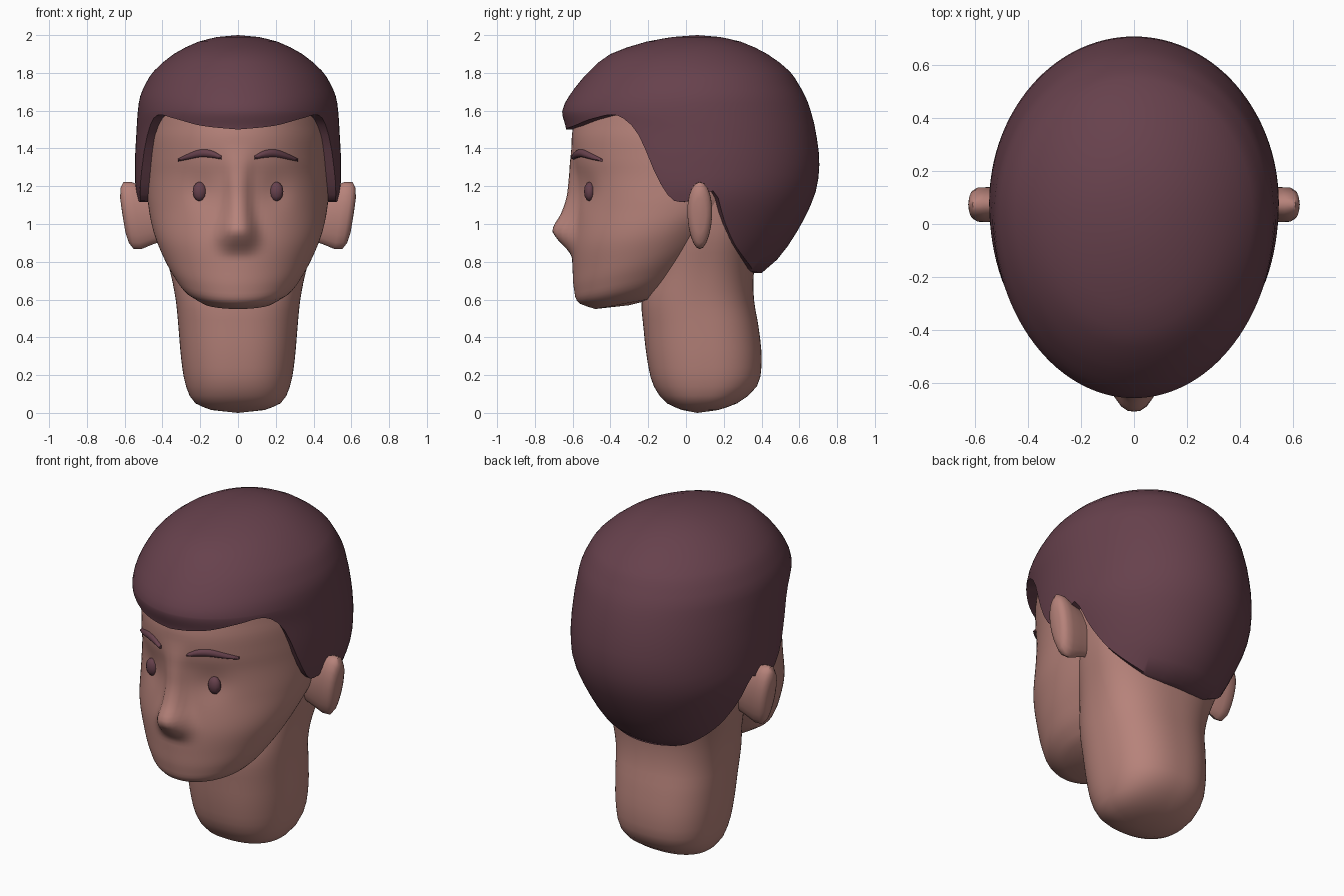
import bpy, bmesh, math
from mathutils import Vector

if "Cube" in bpy.data.objects:
    bpy.data.objects.remove(bpy.data.objects["Cube"])

SEG = 120


def material(name, rgb):
    m = bpy.data.materials.new(name)
    m.diffuse_color = (*rgb, 1)
    m.use_nodes = True
    m.node_tree.nodes["Principled BSDF"].inputs["Base Color"].default_value = m.diffuse_color
    return m


SKIN = material("skin", (0.47, 0.225, 0.195))
HAIR = material("dark_hair", (0.135, 0.053, 0.073))


def interp(table, key):
    """Smooth cubic interpolation of table rows, keyed by their first column."""
    key = min(max(key, table[0][0]), table[-1][0])
    i = 0
    while i < len(table) - 2 and key > table[i + 1][0]:
        i += 1
    a, b = table[i], table[i + 1]
    p, q = table[max(i - 1, 0)], table[min(i + 2, len(table) - 1)]
    h = b[0] - a[0]
    t = (key - a[0]) / h
    out = []
    for c in range(1, len(a)):
        ma = (b[c] - p[c]) / (b[0] - p[0]) * h
        mb = (q[c] - a[c]) / (q[0] - a[0]) * h
        out.append((2*t**3 - 3*t*t + 1) * a[c] + (t**3 - 2*t*t + t) * ma
                   + (3*t*t - 2*t**3) * b[c] + (t**3 - t*t) * mb)
    return out


def ring_xy(w, yf, yb, a, n=2.0):
    """Point on an egg-shaped section; angle 0 is the front."""
    yc = yf + (yb - yf) * 0.53
    s = math.copysign(abs(math.sin(a)) ** (2 / n), math.sin(a))
    c = math.copysign(abs(math.cos(a)) ** (2 / n), math.cos(a))
    return w * s, yc - (yc - yf if c > 0 else yb - yc) * c


def loft(name, rings, mat, bottom=None, top=None, sharp=50):
    """Skin a list of point rings, with optional end poles."""
    bm = bmesh.new()
    rows = [[bm.verts.new(p) for p in r] for r in rings]
    n = len(rows[0])
    for r, s in zip(rows, rows[1:]):
        for i in range(n):
            j = (i + 1) % n
            bm.faces.new((r[i], r[j], s[j], s[i]))
    for pole, r, flip in ((bottom, rows[0], True), (top, rows[-1], False)):
        if pole:
            v = bm.verts.new(pole)
            for i in range(n):
                j = (i + 1) % n
                bm.faces.new((r[j], r[i], v) if flip else (r[i], r[j], v))
    bmesh.ops.recalc_face_normals(bm, faces=bm.faces)
    me = bpy.data.meshes.new(name)
    bm.to_mesh(me)
    bm.free()
    me.shade_smooth()
    me.set_sharp_from_angle(angle=math.radians(sharp))
    me.materials.append(mat)
    ob = bpy.data.objects.new(name, me)
    bpy.context.collection.objects.link(ob)
    return ob


ANGLES = [2 * math.pi * i / SEG for i in range(SEG)]

# Head: front height, back height, half width, front y, back y
HEAD = [(.55, .62, .19, -.48, -.10), (.58, .70, .275, -.565, 0), (.65, .80, .34, -.592, .10),
        (.75, .90, .395, -.60, .20), (.90, 1.0, .445, -.603, .30), (1.1, 1.1, .475, -.58, .45),
        (1.25, 1.25, .485, -.585, .58), (1.35, 1.35, .487, -.60, .62), (1.5, 1.5, .48, -.60, .62),
        (1.7, 1.7, .43, -.53, .53), (1.88, 1.88, .24, -.28, .33)]
# Nose: height, projection, half width
NOSE = [(.83, 0, .09), (.87, .03, .095), (.92, .08, .095), (.97, .112, .085), (1.05, .08, .07),
        (1.15, .052, .06), (1.25, .035, .06), (1.35, .012, .07), (1.42, 0, .08)]


def sculpt(x, y, z):
    """Add the nose and sink the eye sockets."""
    if y > -.3:
        return y
    d, w = interp(NOSE, z)
    y -= d * math.exp(-(abs(x) / w) ** 3)
    return y + .02 * math.exp(-((abs(x) - .2) / .09) ** 2 - ((z - 1.18) / .09) ** 2)


def face_y(x, z):
    _, w, yf, yb = interp(HEAD, z)
    return sculpt(x, ring_xy(w, yf, yb, math.asin(x / w))[1], z)


rings = []
for k in range(57):
    zf = .55 + 1.33 * (k / 56) ** 1.15
    zb, w, yf, yb = interp(HEAD, zf)
    ring = []
    for a in ANGLES:
        x, y = ring_xy(w, yf, yb, a)
        z = zf + (zb - zf) * (y - yf) / (yb - yf)
        ring.append((x, sculpt(x, y, z), z))
    rings.append(ring)
loft("head", rings, SKIN, bottom=(0, -.3, .57), top=(0, .03, 1.93))

# Neck: height, half width, front y, back y
NECK = [(.015, .14, -.02, .17), (.05, .225, -.10, .27), (.14, .275, -.17, .375), (.28, .30, -.205, .40),
        (.45, .315, -.225, .385), (.6, .33, -.235, .36), (.75, .36, -.20, .36), (.95, .42, -.15, .40),
        (1.15, .45, -.10, .45)]
zs = [.015, .03, .05, .09] + [.14 + 1.01 * k / 20 for k in range(21)]
loft("neck", [[(*ring_xy(*interp(NECK, z), a, 2.4), z) for a in ANGLES] for z in zs],
     SKIN, bottom=(0, .06, 0))

# Hair cap: height, half width, front y, back y
CAP = [(.74, .35, -.38, .40), (.78, .38, -.42, .455), (.93, .455, -.52, .57), (1.15, .535, -.60, .68),
       (1.32, .545, -.63, .706), (1.5, .537, -.635, .685), (1.6, .53, -.655, .66), (1.675, .518, -.62, .632),
       (1.75, .485, -.565, .59), (1.81, .445, -.51, .547), (1.9, .34, -.40, .43), (1.965, .21, -.21, .29),
       (1.99, .11, -.07, .18)]
# Hairline: degrees from the front, height of the lower edge
LINE = [(0, 1.5), (21, 1.52), (40, 1.56), (54, 1.575), (61, 1.51), (66, 1.39), (71, 1.235), (77, 1.13),
        (84, 1.12), (91, 1.15), (97, 1.17), (104, 1.02), (116, .88), (139, .77), (160, .743), (180, .74)]
edge = [interp(LINE, math.degrees(min(a, 2 * math.pi - a)))[0] for a in ANGLES]
rings = []
for k in range(12):
    ring = []
    for a, e in zip(ANGLES, edge):
        z = e + (1.6 - e) * k / 12
        ring.append((*ring_xy(*interp(CAP, z), a), z))
    rings.append(ring)
rings.insert(0, [(x * .86, (y - .05) * .86 + .05, z) for x, y, z in rings[0]])
for z in (1.6, 1.64, 1.675, 1.71, 1.75, 1.78, 1.81, 1.855, 1.9, 1.935, 1.965, 1.98, 1.99):
    rings.append([(*ring_xy(*interp(CAP, z), a), z) for a in ANGLES])
loft("hair", rings, HAIR, top=(0, .06, 2.0))

for side, label in ((1, "left"), (-1, "right")):
    # Ear: rounded upright oval, leaning outwards at the top
    rings = []
    for x, s in ((.40, .7), (.48, .85), (.54, .98), (.58, .97), (.60, .8), (.61, .5)):
        ring = []
        for i in range(20):
            a = math.tau * i / 20
            u, v = math.cos(a), math.sin(a)
            width = .067 * (1 + .12 * v)
            ring.append((side * (x + .028 * v * s), .073 + width * s * u, 1.045 + .182 * s * v))
        rings.append(ring)
    loft(label + "_ear", rings, SKIN, top=(side * .612, .073, 1.05))

    # Eye: small faceted oval
    rings = []
    for lat in (-60, -30, 0, 30, 60):
        c, h = math.cos(math.radians(lat)), math.sin(math.radians(lat))
        rings.append([(side * .203 + .039 * c * math.sin(math.tau * i / 10),
                       -.51 + .03 * c * math.cos(math.tau * i / 10), 1.172 + .052 * h) for i in range(10)])
    loft(label + "_eye", rings, HAIR, bottom=(side * .203, -.51, 1.12), top=(side * .203, -.51, 1.224))

    # Eyebrow: tapered arched strip following the face
    BROW = [(.088, 1.352, .010), (.14, 1.37, .020), (.20, 1.374, .021), (.26, 1.358, .016), (.318, 1.338, .007)]
    rings = []
    for k in range(13):
        x = .088 + .23 * k / 12
        z, r = interp(BROW, x)
        y = face_y(x, z)
        rings.append([(side * x, y + .02 * math.cos(math.tau * i / 10), z + r * math.sin(math.tau * i / 10))
                      for i in range(10)])
    ends = [tuple(sum((Vector(p) for p in r), Vector()) / 10) for r in (rings[0], rings[-1])]
    loft(label + "_eyebrow", rings, HAIR, bottom=ends[0], top=ends[1])
